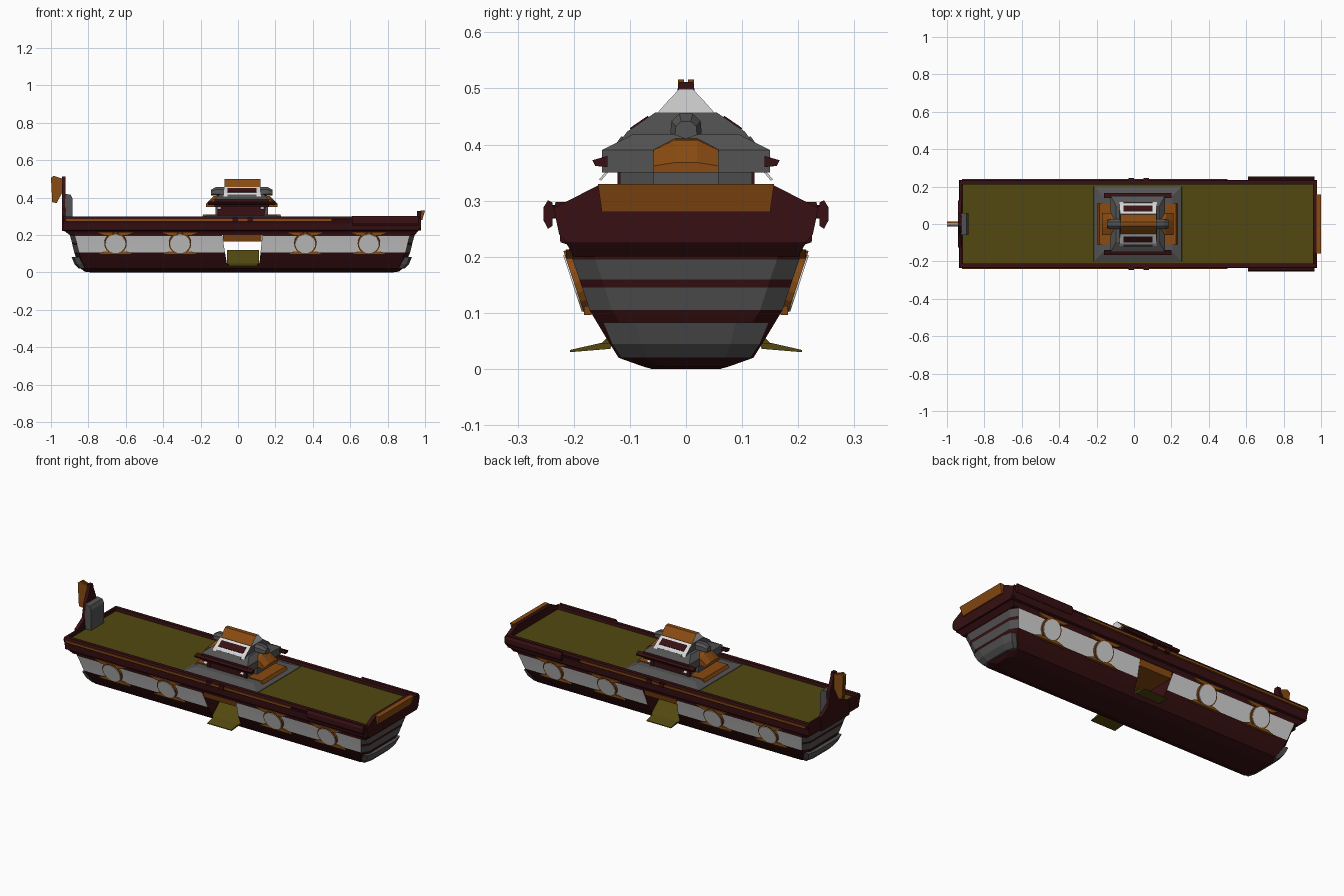
import bpy, bmesh, math
from mathutils import Matrix, Vector


def material(name, rgb):
    m = bpy.data.materials.new(name)
    m.diffuse_color = (*rgb, 1)
    return m


RED = material("dark_red", (0.038, 0.005, 0.006))
ORANGE = material("burnt_orange", (0.25, 0.07, 0.006))
OLIVE = material("olive", (0.085, 0.066, 0.005))
GRAY = material("gray", (0.088, 0.088, 0.088))
WHITE = material("white", (0.68, 0.68, 0.68))


def loft(name, rings, mats, rule=None):
    """Skin a stack of equal-length point rings and cap both ends."""
    mats = mats if isinstance(mats, list) else [mats]
    bm = bmesh.new()
    vs = [[bm.verts.new(p) for p in r] for r in rings]
    n = len(vs[0])
    for a, b in zip(vs, vs[1:]):
        for i in range(n):
            j = (i + 1) % n
            bm.faces.new((a[i], a[j], b[j], b[i]))
    bm.faces.new(vs[0])
    bm.faces.new(vs[-1])
    bmesh.ops.recalc_face_normals(bm, faces=bm.faces)
    if rule:
        for f in bm.faces:
            f.material_index = rule(f.calc_center_median(), f.normal)
    me = bpy.data.meshes.new(name)
    bm.to_mesh(me)
    bm.free()
    for m in mats:
        me.materials.append(m)
    ob = bpy.data.objects.new(name, me)
    bpy.context.collection.objects.link(ob)
    return ob


def plan(z, x0, x1, y, cx=0.0, cy=0.0):
    """Horizontal outline, with cut corners if cx is given."""
    if not cx:
        return [(x0, -y, z), (x1, -y, z), (x1, y, z), (x0, y, z)]
    return [(x0 + cx, -y, z), (x1 - cx, -y, z), (x1, cy - y, z), (x1, y - cy, z),
            (x1 - cx, y, z), (x0 + cx, y, z), (x0, y - cy, z), (x0, cy - y, z)]


def box(name, x, y, z, mat):
    return loft(name, [[(x[0], y[0], k), (x[1], y[0], k), (x[1], y[1], k), (x[0], y[1], k)]
                       for k in z], mat)


def prism_x(name, pts, x0, x1, mat, rule=None):
    return loft(name, [[(x, y, z) for y, z in pts] for x in (x0, x1)], mat, rule)


def prism_y(name, pts, y0, y1, mat):
    return loft(name, [[(x, y, z) for x, z in pts] for y in (y0, y1)], mat)


# Lower hull: white side band, gray and red striped ends
def hull_rule(c, n):
    if c.z < 0.1 or c.z > 0.199:
        return 0
    if abs(n.y) > abs(n.x):
        return 1
    return 0 if 0.145 < c.z < 0.16 else 2


levels = [(0, -0.79, 0.83, 0.06), (0.004, -0.82, 0.86, 0.075), (0.02, -0.84, 0.88, 0.12),
          (0.06, -0.86, 0.90, 0.145), (0.105, -0.875, 0.92, 0.172), (0.145, -0.885, 0.93, 0.185),
          (0.16, -0.888, 0.933, 0.19), (0.195, -0.898, 0.943, 0.202), (0.21, -0.90, 0.945, 0.204)]
hull = loft("hull", [plan(z, a, b, y, 0.025, 0.04) for z, a, b, y in levels],
            [RED, WHITE, GRAY], hull_rule)

# Side-to-side doorway through the hull
cutter = prism_y("doorway_cutter", [(-0.06, 0.05), (0.115, 0.05), (0.13, 0.199), (-0.085, 0.199)],
                 -0.3, 0.3, RED)
cutter.hide_render = True
cutter.hide_viewport = True
cut = hull.modifiers.new("doorway", "BOOLEAN")
cut.operation, cut.solver, cut.object = "DIFFERENCE", "EXACT", cutter
prism_x("doorway_floor", [(-0.152, 0.045), (0.152, 0.045), (0.07, 0.12), (-0.07, 0.12)],
        -0.058, 0.113, OLIVE)
prism_x("doorway_ceiling", [(-0.2, 0.2), (-0.19, 0.166), (0.19, 0.166), (0.2, 0.2)],
        -0.08, 0.125, ORANGE)

# Upper hull with gunwale and sunken deck
belt = [(0.2, -0.90, 0.945, 0.20), (0.222, -0.93, 0.965, 0.212), (0.226, -0.932, 0.968, 0.224),
        (0.26, -0.935, 0.97, 0.226), (0.285, -0.935, 0.972, 0.236), (0.298, -0.932, 0.97, 0.232),
        (0.298, -0.92, 0.958, 0.212), (0.28, -0.918, 0.956, 0.21)]
loft("upper_hull_and_deck", [plan(z, a, b, y) for z, a, b, y in belt], [RED, OLIVE],
     lambda c, n: int(n.z > 0.9 and c.z < 0.29))

# Curved gray plates at both ends
for name, s, e in (("bow_plate", 1, 0.89), ("stern_plate", -1, 0.85)):
    loft(name, [[(s * (e + dx - 0.06), -y, z), (s * (e + dx - 0.012), -y, z),
                 (s * (e + dx), -y * 0.6, z), (s * (e + dx), y * 0.6, z),
                 (s * (e + dx - 0.012), y, z), (s * (e + dx - 0.06), y, z)]
                for z, dx, y in ((0.02, 0, 0.115), (0.045, 0.025, 0.132), (0.083, 0.04, 0.148))], GRAY)

# Bow bulwark
bulwark = [(-0.212, 0.225), (0.212, 0.225), (0.226, 0.24), (0.236, 0.287),
           (0.155, 0.328), (-0.155, 0.328), (-0.236, 0.287), (-0.226, 0.24)]
prism_x("bow_bulwark", bulwark, 0.956, 0.978, RED)
loft("bow_panel", [plan(0.28, 0.97, 0.985, 0.15), plan(0.33, 0.975, 1.0, 0.157)], ORANGE)

for s in (-1, 1):
    # Gunwale rails
    box("side_rail", (-0.92, 0.5), (s * 0.225, s * 0.241), (0.272, 0.284), ORANGE)
    box("bow_rail_stem", (0.61, 0.965), (s * 0.22, s * 0.244), (0.27, 0.29), RED)
    prism_x("bow_rail", [(s * 0.238, 0.255), (s * 0.246, 0.25), (s * 0.254, 0.265),
                         (s * 0.254, 0.288), (s * 0.246, 0.301), (s * 0.238, 0.297)], 0.61, 0.965, RED)
    for x in (-0.015, 0.065):
        box("rail_block", (x - 0.015, x + 0.015), (s * 0.225, s * 0.245), (0.268, 0.292), RED)

    # Boarding ramp
    prism_x("boarding_ramp", [(s * 0.13, 0.05), (s * 0.145, 0.048), (s * 0.207, 0.034),
                              (s * 0.207, 0.03), (s * 0.135, 0.036)], -0.05, 0.105, OLIVE)

    # Round ports with trim above and below
    normal = Vector((0, s * math.cos(0.32), -math.sin(0.32)))
    turn = normal.to_track_quat("Z", "Y").to_matrix().to_4x4()
    for x in (-0.655, -0.31, 0.36, 0.70):
        for name, r, d, mat in (("port_ring", 0.06, 0.012, ORANGE), ("port_glass", 0.053, 0.015, WHITE)):
            ring = [(r * math.cos(k * math.tau / 20), r * math.sin(k * math.tau / 20)) for k in range(20)]
            ob = loft(name, [[(u, v, w) for u, v in ring] for w in (-0.005, d)], mat)
            ob.data.transform(Matrix.Translation((x, s * 0.188, 0.157)) @ turn)
        for name, z, y, k in (("port_upper_trim", 0.203, 0.2, 1), ("port_lower_trim", 0.106, 0.168, -1)):
            prism_y(name, [(x - 0.06, z - k * 0.006), (x + 0.06, z - k * 0.006),
                           (x + 0.1, z + k * 0.01), (x - 0.1, z + k * 0.01)],
                    s * y, s * (y + 0.014), ORANGE)

# Cabin base, walls and roof tiers
loft("cabin_base", [plan(0.27, -0.22, 0.26, 0.205), plan(0.283, -0.215, 0.255, 0.2),
                    plan(0.305, -0.165, 0.205, 0.15)], GRAY)
loft("cabin_walls", [plan(0.3, -0.10, 0.14, 0.118), plan(0.355, -0.11, 0.15, 0.118)],
     [GRAY, RED], lambda c, n: int(abs(n.y) > 0.5))
loft("lower_roof", [plan(0.35, -0.125, 0.165, 0.15), plan(0.39, -0.125, 0.165, 0.15),
                    plan(0.418, -0.095, 0.135, 0.095)],
     [GRAY, RED], lambda c, n: int(abs(n.y) > 0.9))
loft("upper_roof", [plan(0.395, -0.078, 0.122, 0.126), plan(0.423, -0.078, 0.122, 0.105),
                    plan(0.457, -0.075, 0.12, 0.055)],
     [GRAY, WHITE], lambda c, n: int(abs(n.y) > 0.3))
prism_x("roof_ridge", [(-0.055, 0.452), (0.055, 0.452), (0.032, 0.478), (0.012, 0.499),
                       (-0.012, 0.499), (-0.032, 0.478)], -0.073, 0.12, [WHITE, ORANGE],
        lambda c, n: int(n.z > 0.3))

for s in (-1, 1):
    # Eaves, struts and roof window plates
    prism_x("eave", [(s * 0.14, 0.36), (s * 0.162, 0.362), (s * 0.167, 0.372), (s * 0.14, 0.38)],
            -0.16, 0.2, RED)
    for x in (-0.1, 0.13):
        box("corner_post", (x - 0.01, x + 0.01), (s * 0.108, s * 0.122), (0.3, 0.355), RED)
        prism_x("eave_strut", [(s * 0.135, 0.355), (s * 0.14, 0.355), (s * 0.155, 0.338),
                               (s * 0.151, 0.336)], x - 0.01, x + 0.01, WHITE)
    prism_x("roof_window", [(s * 0.098, 0.4255), (s * 0.1, 0.4295), (s * 0.068, 0.4515),
                            (s * 0.066, 0.447)], -0.055, 0.1, RED)
    prism_x("roof_slot", [(s * 0.122, 0.3985), (s * 0.126, 0.4), (s * 0.115, 0.415),
                          (s * 0.111, 0.413)], -0.055, 0.1, GRAY)

    # Porch roofs, hoods and steps, mirrored about the cabin centre
    def px(d):
        return 0.02 + s * d

    loft("porch_roof", [[(px(d0), -0.058, 0.35), (px(d0), 0.058, 0.35), (px(d0), 0.058, z1),
                         (px(d0), 0.02, z2), (px(d0), -0.02, z2), (px(d0), -0.058, z1)]
                        for d0, z1, z2 in ((0.1, 0.396, 0.413), (0.15, 0.39, 0.408), (0.19, 0.362, 0.368))],
         ORANGE)
    loft("porch_hood", [[(px(d), y * k, 0.41 + z * k) for y, z in
                         ((-0.028, 0.01), (0, 0), (0.028, 0.01), (0.026, 0.032),
                          (0.012, 0.045), (-0.012, 0.045), (-0.026, 0.032))]
                        for d, k in ((0.08, 1), (0.14, 1), (0.165, 0.7))], GRAY)
    loft("porch_wall", [plan(0.3, *sorted((px(0.1), px(0.14))), 0.058),
                        plan(0.352, *sorted((px(0.1), px(0.14))), 0.058)], GRAY)
    loft("porch_step", [plan(z, *sorted((px(0.12), px(d))), 0.11)
                        for z, d in ((0.29, 0.215), (0.31, 0.205))], ORANGE)

# Stern board, seat and rudder-like fins
prism_x("stern_board", [(-0.125, 0.22), (0.125, 0.22), (0.125, 0.3), (0.06, 0.34), (0.045, 0.42),
                        (0.018, 0.485), (0.012, 0.512), (-0.012, 0.512), (-0.018, 0.485),
                        (-0.045, 0.42), (-0.06, 0.34), (-0.125, 0.3)], -0.942, -0.922, RED)
prism_y("stern_seat", [(-0.925, 0.28), (-0.885, 0.28), (-0.885, 0.395), (-0.895, 0.415), (-0.925, 0.42)],
        -0.058, 0.058, GRAY)
for s in (-1, 1):
    prism_y("stern_fin", [(-0.935, 0.50), (-0.985, 0.516), (-1.0, 0.505), (-0.993, 0.375),
                          (-0.97, 0.37), (-0.938, 0.43)], s * 0.004, s * 0.014, ORANGE)
